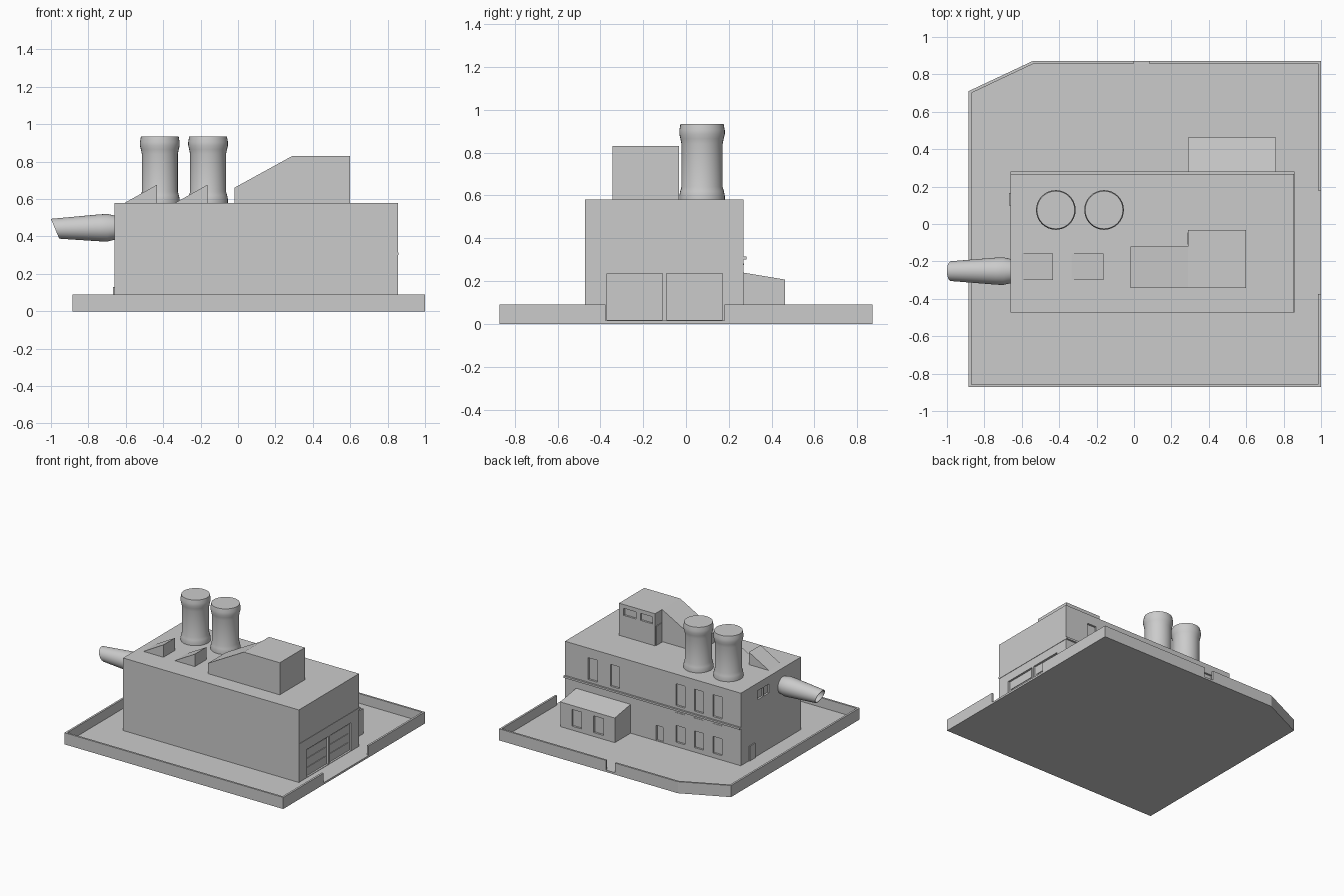
import bpy, bmesh, math

if "Cube" in bpy.data.objects:
    bpy.data.objects.remove(bpy.data.objects["Cube"])


def finish(name, bm, smooth=False):
    bmesh.ops.recalc_face_normals(bm, faces=bm.faces)
    me = bpy.data.meshes.new(name)
    bm.to_mesh(me)
    bm.free()
    ob = bpy.data.objects.new(name, me)
    bpy.context.collection.objects.link(ob)
    if smooth:
        bpy.ops.object.select_all(action='DESELECT')
        ob.select_set(True)
        bpy.context.view_layer.objects.active = ob
        bpy.ops.object.shade_smooth_by_angle(angle=math.radians(35))
    return ob


def add_box(bm, x0, x1, y0, y1, z0, z1):
    v = bmesh.ops.create_cube(bm, size=1)['verts']
    for p in v:
        p.co = ((x0 + x1) / 2 + p.co.x * (x1 - x0),
                (y0 + y1) / 2 + p.co.y * (y1 - y0),
                (z0 + z1) / 2 + p.co.z * (z1 - z0))


def boxes(name, items):
    bm = bmesh.new()
    for b in items:
        add_box(bm, *b)
    return finish(name, bm)


def prism(name, pts, axis, lo, hi):
    """Extrude a 2D outline along 'x', 'y' or 'z'."""
    place = {'x': lambda a, b, t: (t, a, b),
             'y': lambda a, b, t: (a, t, b),
             'z': lambda a, b, t: (a, b, t)}[axis]
    bm = bmesh.new()
    low = [bm.verts.new(place(a, b, lo)) for a, b in pts]
    high = [bm.verts.new(place(a, b, hi)) for a, b in pts]
    bm.faces.new(low)
    bm.faces.new(high)
    for i in range(len(pts)):
        j = (i + 1) % len(pts)
        bm.faces.new((low[i], low[j], high[j], high[i]))
    return finish(name, bm)


def cut(ob, items):
    """Sink a set of box recesses into an object."""
    cutter = boxes("recess_cutter", items)
    cutter.hide_render = True
    mod = ob.modifiers.new("recess", 'BOOLEAN')
    mod.operation = 'DIFFERENCE'
    mod.solver = 'EXACT'
    mod.object = cutter
    bpy.context.view_layer.objects.active = ob
    bpy.ops.object.modifier_apply(modifier=mod.name)
    bpy.data.objects.remove(cutter)


def tube(name, rings, ring_point, n=32):
    """Loft circular rings and cap both ends."""
    bm = bmesh.new()
    loops = [[bm.verts.new(ring_point(r, 2 * math.pi * i / n)) for i in range(n)]
             for r in rings]
    for a, b in zip(loops, loops[1:]):
        for i in range(n):
            j = (i + 1) % n
            bm.faces.new((a[i], a[j], b[j], b[i]))
    bm.faces.new(loops[0])
    bm.faces.new(loops[-1])
    return finish(name, bm, True)


# Ground plate with one clipped corner
X0, X1, Y = -0.885, 1.0, 0.872
prism("ground_plate", [(X0, -Y), (X1, -Y), (X1, Y), (-0.54, Y), (X0, 0.71)], 'z', 0, 0.015)

# Perimeter wall, in two runs with gaps for the gate and the vehicle entrance
T = 0.015
prism("perimeter_wall_long",
      [(0, Y), (-0.54, Y), (X0, 0.71), (X0, -Y), (X1, -Y), (X1, -0.375),
       (X1 - T, -0.375), (X1 - T, -Y + T), (X0 + T, -Y + T), (X0 + T, 0.70),
       (-0.537, Y - T), (0, Y - T)], 'z', 0, 0.09)
prism("perimeter_wall_corner",
      [(X1, 0.18), (X1, Y), (0.08, Y), (0.08, Y - T), (X1 - T, Y - T), (X1 - T, 0.18)],
      'z', 0, 0.09)

# Main building with recessed windows and doors
G = 0.015
BX0, BX1, BY0, BY1, BZ = -0.66, 0.855, -0.472, 0.268, 0.58
main = boxes("main_building", [(BX0, BX1, BY0, BY1, G, BZ)])
D = 0.015
rec = []
for x in (-0.50, -0.34, -0.18, 0.385, 0.575):
    rec.append((x, x + 0.08, BY1 - D, BY1 + 0.05, 0.335, 0.505))
for x in (-0.50, -0.34, -0.18):
    rec.append((x, x + 0.08, BY1 - D, BY1 + 0.05, 0.05, 0.18))
rec.append((0.01, 0.07, BY1 - D, BY1 + 0.05, 0.018, 0.135))
for y in (-0.08, -0.005):
    rec.append((BX0 - 0.05, BX0 + D, y, y + 0.065, 0.45, 0.52))
for y in (-0.37, -0.09):
    rec.append((BX1 - D, BX1 + 0.05, y, y + 0.26, 0.018, 0.235))
cut(main, rec)

# Garage door panels inside their recesses
boxes("garage_door_panels",
      [(BX1 - D - 0.002, BX1 - D + 0.005, y + 0.015, y + 0.245, z, z + 0.06)
       for y in (-0.37, -0.09) for z in (0.025, 0.095, 0.165)])

# Floor ledge, small lintels and side door
boxes("floor_ledge", [(BX0, BX1 + 0.003, BY1 - 0.01, BY1 + 0.014, 0.30, 0.315),
                      (BX1 - 0.01, BX1 + 0.003, BY0, BY1, 0.30, 0.315)])
boxes("window_lintels", [(x, x + 0.08, BY1 - 0.005, BY1 + 0.003, 0.275, 0.283)
                         for x in (-0.50, -0.34, -0.18)])
boxes("side_door", [(BX0 - 0.007, BX0 + 0.01, 0.10, 0.165, G, 0.13)])

# Lean-to annex at the back
annex = prism("annex", [(BY1 - 0.005, G), (0.462, G), (0.462, 0.207), (BY1 - 0.005, 0.24)],
              'x', 0.29, 0.76)
cut(annex, [(x, x + 0.085, 0.462 - D, 0.5, 0.045, 0.175) for x in (0.388, 0.575)])

# Roof house: sloped passage and taller box
prism("roof_passage", [(-0.02, BZ), (0.29, BZ), (0.29, 0.83), (-0.02, 0.66)],
      'y', -0.343, -0.12)
house = boxes("roof_house", [(0.29, 0.60, -0.343, -0.033, BZ, 0.83)])
cut(house, [(0.31, 0.415, -0.033 - D, 0, 0.745, 0.80),
            (0.455, 0.56, -0.033 - D, 0, 0.745, 0.80)])
boxes("roof_door", [(0.285, 0.295, -0.11, -0.045, BZ, 0.73)])

# Wedge skylights
for i, x in enumerate((-0.605, -0.335)):
    prism(f"skylight_{i + 1}", [(x, BZ), (x + 0.173, BZ), (x + 0.173, 0.677)],
          'y', -0.30, -0.157)

# Chimney stacks
stack = [(0.106, 0.578), (0.106, 0.60), (0.102, 0.62), (0.096, 0.64), (0.096, 0.84),
         (0.101, 0.865), (0.106, 0.885), (0.106, 0.905), (0.101, 0.933)]
for i, cx in enumerate((-0.418, -0.16)):
    tube(f"chimney_{i + 1}", stack,
         lambda r, a, cx=cx: (cx + r[0] * math.cos(a), 0.075 + r[0] * math.sin(a), r[1]))

# Side exhaust pipe: rings of (x, radius, centre z, slant), hollow at the slanted mouth
pipe = [(-0.65, 0.064, 0.447, 0), (-0.665, 0.066, 0.447, 0), (-0.70, 0.074, 0.446, 0),
        (-0.74, 0.072, 0.446, 0), (-0.978, 0.053, 0.441, 0.42), (-0.978, 0.048, 0.441, 0.42),
        (-0.80, 0.058, 0.444, 0)]
tube("exhaust_pipe", pipe,
     lambda r, a: (r[0] - r[3] * r[1] * math.sin(a), -0.252 + r[1] * math.cos(a),
                   r[2] + r[1] * math.sin(a)))
